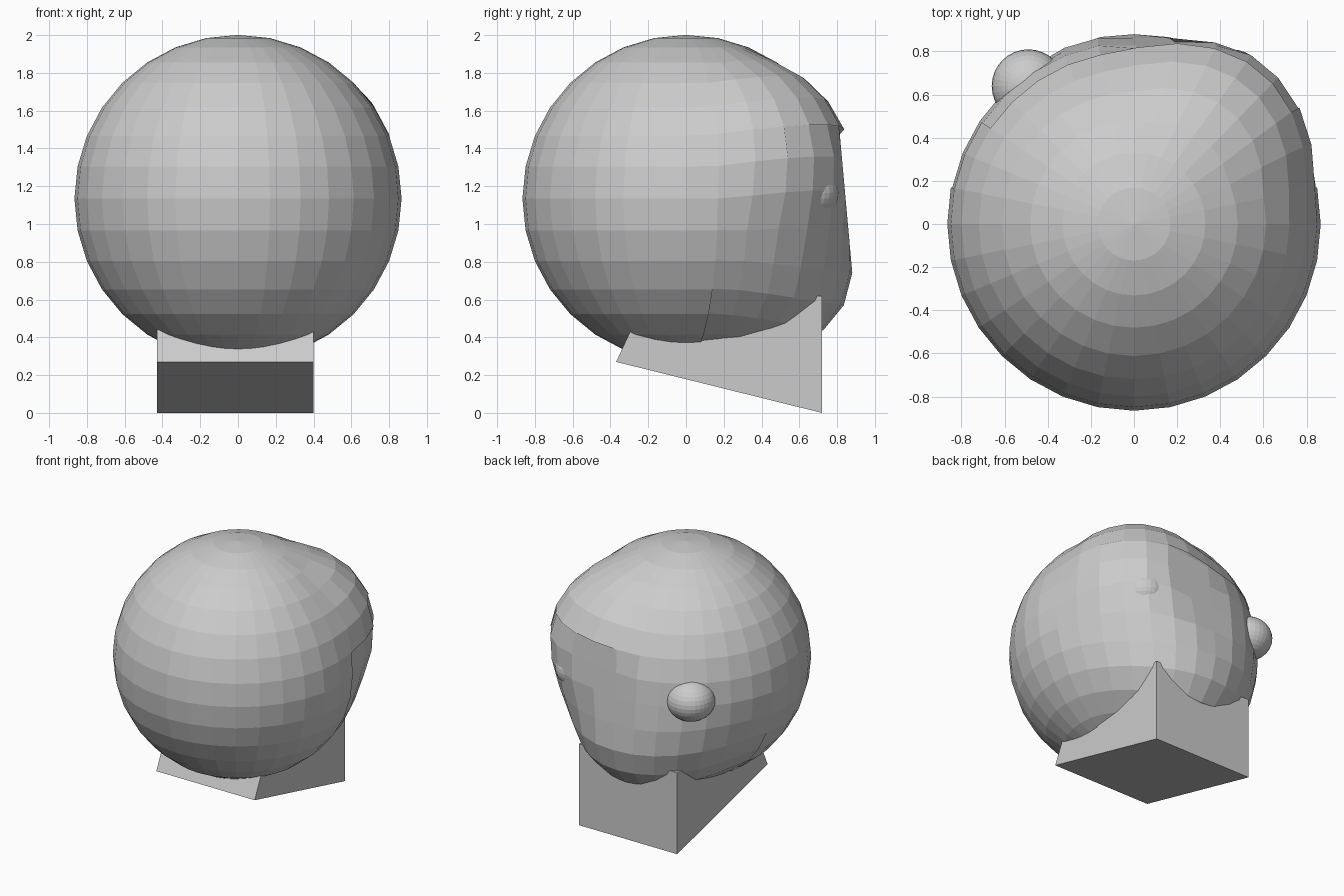
import bpy, bmesh
from math import atan2, degrees
from mathutils import Vector, Matrix

if "Cube" in bpy.data.objects:
    bpy.data.objects.remove(bpy.data.objects["Cube"])

CENTRE = Vector((0, 0, 1.135))


def finish(bm, name):
    mesh = bpy.data.meshes.new(name)
    bm.to_mesh(mesh)
    bm.free()
    obj = bpy.data.objects.new(name, mesh)
    bpy.context.collection.objects.link(obj)
    return obj


def ball(radius, centre, scale=(1, 1, 1)):
    bm = bmesh.new()
    bmesh.ops.create_uvsphere(bm, u_segments=32, v_segments=16, radius=radius)
    bmesh.ops.scale(bm, vec=scale, verts=bm.verts)
    bmesh.ops.translate(bm, vec=centre, verts=bm.verts)
    return bm


def push_brow(co):
    # soft outward pull at one corner of the brow
    d2 = (co - Vector((0.55, 0.68, 1.47))).length_squared
    w = max(0, 1 - d2 / 0.4)
    return co + w * Vector((0.08, 0.09, 0.06))


def push_jaw(co):
    # soft forward and downward pull for the jaw
    d = co - Vector((0, 0.65, 0.6))
    d.x *= 0.6
    w = max(0, 1 - d.length_squared / 0.42) ** 2
    return co + w * Vector((0, 0.125, -0.09))


# head with jaw pulled out and a flattened face
bm = ball(0.86, CENTRE)
for v in bm.verts:
    v.co = push_brow(push_jaw(v.co))
    v.co.y = min(v.co.y, 0.875 - 0.09 * (v.co.z - 0.8))
finish(bm, "head")

# hair shell with a stepped face opening
bm = ball(0.866, CENTRE)
cut = []
for f in bm.faces:
    c = f.calc_center_median()
    a = abs(degrees(atan2(c.x, c.y)))
    if (a < 56 and c.z < 1.46) or (a < 78 and c.z < 1.3):
        cut.append(f)
bmesh.ops.delete(bm, geom=cut, context='FACES')
for v in bm.verts:
    v.co = push_brow(v.co)
finish(bm, "hair_shell")

# eyes
for name, x in (("left_eye", -0.49), ("right_eye", 0.45)):
    finish(ball(0.17, (x, 0.64, 1.165), (1, 1, 0.88)), name)

# neck: wedge profile extruded across the width
bm = bmesh.new()
profile = [(-0.37, 0.27), (0.72, 0.0), (0.72, 0.62), (-0.24, 0.55)]
face = bm.faces.new([bm.verts.new((-0.43, y, z)) for y, z in profile])
ext = bmesh.ops.extrude_face_region(bm, geom=[face])
bmesh.ops.translate(bm, vec=(0.83, 0, 0),
                    verts=[g for g in ext["geom"] if isinstance(g, bmesh.types.BMVert)])
bmesh.ops.recalc_face_normals(bm, faces=bm.faces)
finish(bm, "neck")
